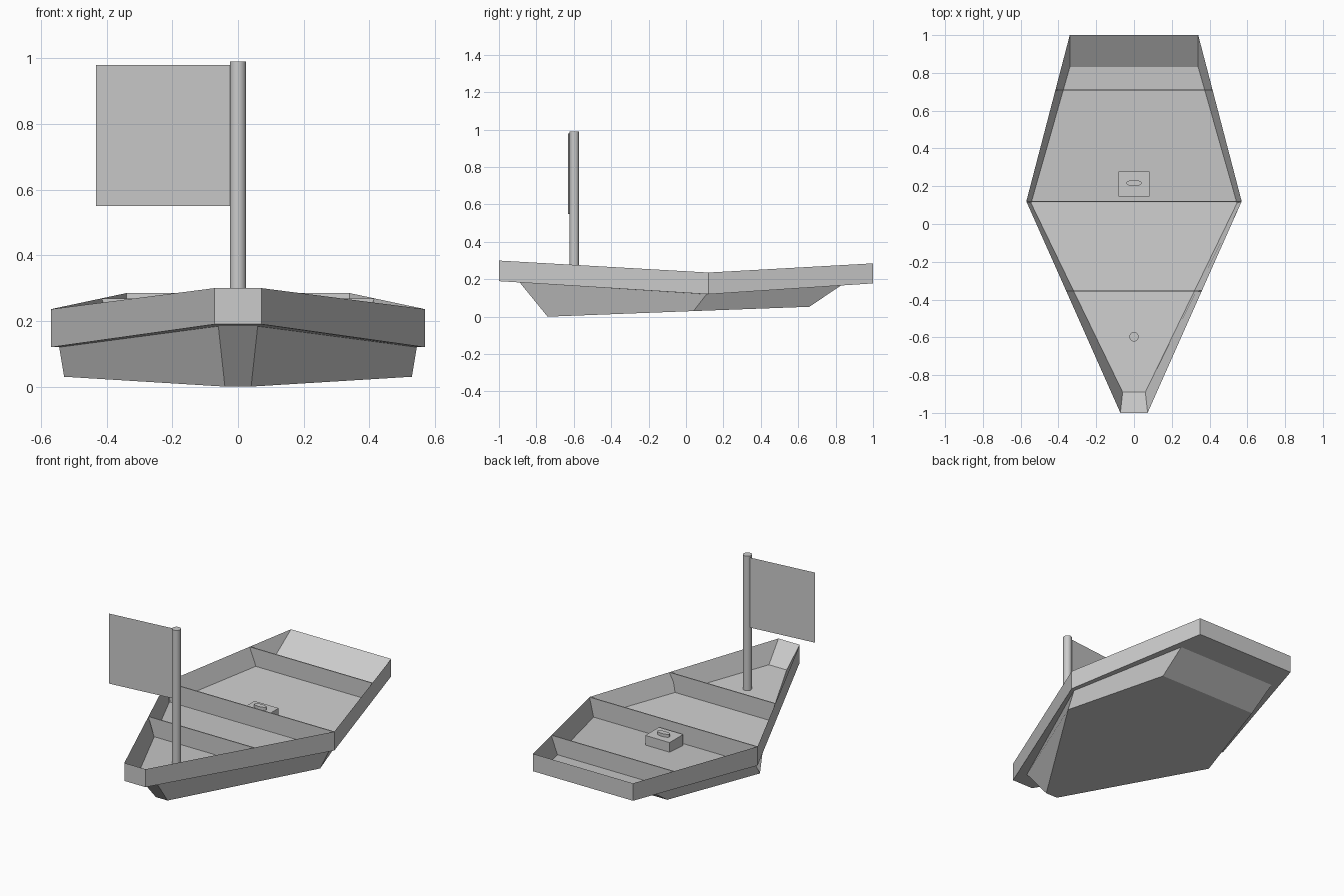
import bpy, bmesh

if "Cube" in bpy.data.objects:
    bpy.data.objects.remove(bpy.data.objects["Cube"])

# Stations (half width, y, z) at bow, middle and stern
RIM = [(0.072, -1.0, 0.30), (0.57, 0.12, 0.236), (0.34, 1.0, 0.285)]
RAIL_LOW = [(0.072, -1.0, 0.19), (0.57, 0.12, 0.12), (0.34, 1.0, 0.178)]
CHINE = [(0.06, -0.89, 0.184), (0.545, 0.11, 0.12), (0.34, 0.83, 0.168)]
KEEL = [(0.04, -0.74, 0.0), (0.53, 0.04, 0.03), (0.335, 0.66, 0.053)]


def finish(name, bm):
    bmesh.ops.recalc_face_normals(bm, faces=bm.faces)
    me = bpy.data.meshes.new(name)
    bm.to_mesh(me)
    bm.free()
    ob = bpy.data.objects.new(name, me)
    bpy.context.collection.objects.link(ob)
    return ob


def ring(bm, stations):
    right = [bm.verts.new(p) for p in stations]
    left = [bm.verts.new((-x, y, z)) for x, y, z in reversed(stations)]
    return right + left


def bridge(bm, a, b):
    for i in range(6):
        j = (i + 1) % 6
        bm.faces.new((a[i], a[j], b[j], b[i]))


def cap(bm, r):
    bm.faces.new((r[0], r[1], r[4], r[5]))
    bm.faces.new((r[1], r[2], r[3], r[4]))


def at(stations, y):
    a, b, c = stations
    p, q = (a, b) if y <= b[1] else (b, c)
    t = (y - p[1]) / (q[1] - p[1])
    return p[0] + t * (q[0] - p[0]), p[2] + t * (q[2] - p[2])


# Rail: outer band, underside and sloping inner wall
bm = bmesh.new()
rim, low, chine = (ring(bm, s) for s in (RIM, RAIL_LOW, CHINE))
bridge(bm, rim, low)
bridge(bm, low, chine)
bridge(bm, chine, rim)
finish("rail", bm)

# Lower hull, its top is the deck floor
bm = bmesh.new()
top, bottom = ring(bm, CHINE), ring(bm, KEEL)
bridge(bm, top, bottom)
cap(bm, top)
cap(bm, bottom)
finish("hull", bm)

# Cross dividers
for name, y in (("front_divider", -0.355), ("middle_divider", 0.12), ("rear_divider", 0.71)):
    (wt, zt), (wb, zb) = at(RIM, y), at(CHINE, y)
    bm = bmesh.new()
    back, front = ([bm.verts.new(p) for p in
                    ((-wb, yy, zb), (wb, yy, zb), (wt, yy, zt), (-wt, yy, zt))]
                   for yy in (y + 0.003, y - 0.003))
    bm.faces.new(back)
    bm.faces.new(front)
    for i in range(4):
        j = (i + 1) % 4
        bm.faces.new((back[i], back[j], front[j], front[i]))
    finish(name, bm)

# Mast
bpy.ops.mesh.primitive_cylinder_add(vertices=20, radius=0.025, depth=0.84, location=(0, -0.597, 0.57))
bpy.context.object.name = "mast"
bpy.ops.object.shade_smooth_by_angle()

# Flag
bm = bmesh.new()
bm.faces.new([bm.verts.new(p) for p in ((0, -0.585, 0.55), (-0.432, -0.632, 0.55),
                                        (-0.432, -0.632, 0.98), (0, -0.585, 0.98))])
finish("flag", bm)

# Small box with an oval handle
bpy.ops.mesh.primitive_cube_add(size=1, location=(0, 0.211, 0.155))
box = bpy.context.object
box.name = "box"
box.scale = (0.165, 0.132, 0.07)
bpy.ops.mesh.primitive_cylinder_add(vertices=20, radius=1, depth=1, location=(0, 0.217, 0.198))
knob = bpy.context.object
knob.name = "box_knob"
knob.scale = (0.04, 0.017, 0.02)
